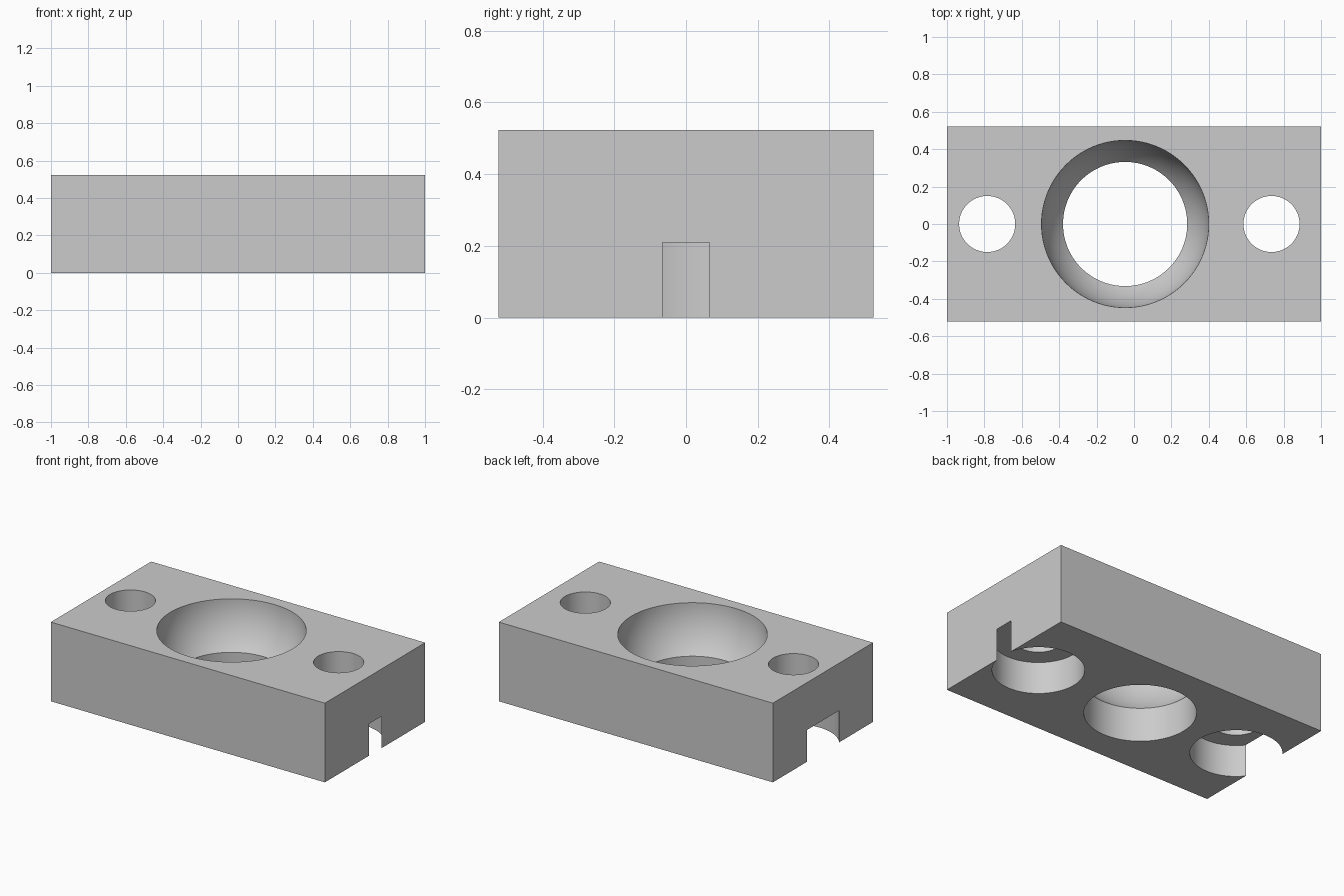
import bpy
import bmesh
from math import asin, cos, pi, sin, sqrt

cube = bpy.data.objects.get("Cube")
if cube:
    bpy.data.objects.remove(cube, do_unlink=True)

HALF_X, HALF_Y, HEIGHT = 1.0, 0.5225, 0.5225
OVER = 0.05  # how far cutters reach past the block

grey = bpy.data.materials.new("light_grey")
grey.use_nodes = True
grey.diffuse_color = (0.6, 0.6, 0.6, 1)
grey.node_tree.nodes["Principled BSDF"].inputs["Base Color"].default_value = (0.6, 0.6, 0.6, 1)


def make_object(name, bm):
    bmesh.ops.recalc_face_normals(bm, faces=bm.faces)
    mesh = bpy.data.meshes.new(name)
    bm.to_mesh(mesh)
    bm.free()
    mesh.materials.append(grey)
    obj = bpy.data.objects.new(name, mesh)
    bpy.context.collection.objects.link(obj)
    return obj


def lathe(name, profile, x, steps=96):
    """Closed solid turned from (radius, z) points around a vertical axis."""
    bm = bmesh.new()
    rings = []
    for r, z in profile:
        angles = [2 * pi * i / steps for i in range(steps)]
        rings.append([bm.verts.new((x + r * cos(a), r * sin(a), z)) for a in angles])
    for low, high in zip(rings, rings[1:]):
        for i in range(steps):
            j = (i + 1) % steps
            bm.faces.new((low[i], low[j], high[j], high[i]))
    bm.faces.new(rings[0][::-1])
    bm.faces.new(rings[-1])
    return make_object(name, bm)


# Rectangular block
bm = bmesh.new()
bmesh.ops.create_cube(bm, size=1)
for v in bm.verts:
    v.co = (v.co.x * 2 * HALF_X, v.co.y * 2 * HALF_Y, (v.co.z + 0.5) * HEIGHT)
block = make_object("mounting_block", bm)

# Spherical bowl above a straight bore
BOWL_R, BORE_R = 0.447, 0.332
start = -asin(sqrt(BOWL_R ** 2 - BORE_R ** 2) / BOWL_R)
arc = [start * (1 - i / 16) for i in range(17)]
bowl = [(BORE_R, -OVER)]
bowl += [(BOWL_R * cos(a), HEIGHT + BOWL_R * sin(a)) for a in arc]
bowl.append((BOWL_R, HEIGHT + OVER))
cutters = [lathe("bowl_cutter", bowl, -0.0475)]

# Bolt holes with wide counterbores that break through the block ends
bolt = [(0.273, -OVER), (0.273, 0.21), (0.15, 0.21), (0.15, HEIGHT + OVER)]
for side, x in (("right", -0.785), ("left", 0.735)):
    cutters.append(lathe(side + "_bolt_cutter", bolt, x))

# Cut, then discard the cutters
for cutter in cutters:
    cutter.hide_render = True
    mod = block.modifiers.new(cutter.name, 'BOOLEAN')
    mod.operation = 'DIFFERENCE'
    mod.solver = 'EXACT'
    mod.object = cutter
bpy.context.view_layer.objects.active = block
block.select_set(True)
for mod in list(block.modifiers):
    bpy.ops.object.modifier_apply(modifier=mod.name)
for cutter in cutters:
    bpy.data.objects.remove(cutter, do_unlink=True)

# Smooth curved walls with crisp rims
bpy.ops.object.select_all(action='DESELECT')
block.select_set(True)
bpy.ops.object.shade_smooth_by_angle(angle=0.35)
